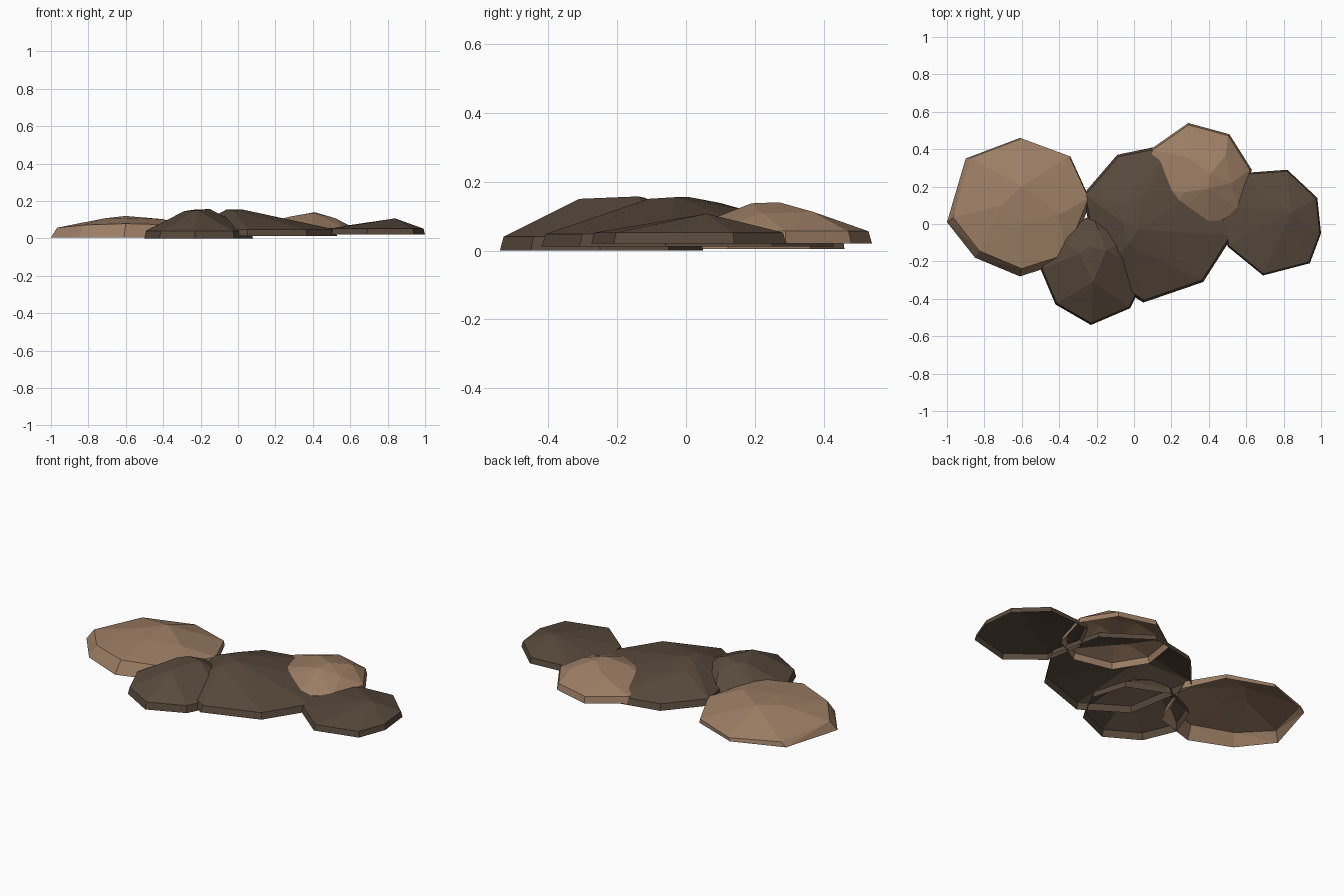
import bpy, bmesh

if "Cube" in bpy.data.objects:
    bpy.data.objects.remove(bpy.data.objects["Cube"])


def material(name, rgb):
    m = bpy.data.materials.new(name)
    m.diffuse_color = (*rgb, 1)
    m.use_nodes = True
    m.node_tree.nodes["Principled BSDF"].inputs["Base Color"].default_value = m.diffuse_color
    return m


light = material("light_brown_stone", (0.335, 0.21, 0.13))
dark = material("dark_brown_stone", (0.097, 0.067, 0.045))


def rock(name, mat, base_z, rim_z, outline, tops, scale=0.965, shift=(0, 0), tilt=0.0):
    """Open-bottomed faceted shell: footprint ring, bevelled rim ring, top points."""
    cx = sum(p[0] for p in outline) / len(outline)
    cy = sum(p[1] for p in outline) / len(outline)
    bm = bmesh.new()
    for x, y in outline:
        bm.verts.new((x, y, base_z))
        bm.verts.new((cx + (x - cx) * scale + shift[0],
                      cy + (y - cy) * scale + shift[1],
                      rim_z + tilt * (y - cy)))
    for p in tops:
        bm.verts.new(p)
    bmesh.ops.convex_hull(bm, input=bm.verts[:])
    bm.normal_update()
    # remove the underside so the shell is open below
    under = [f for f in bm.faces if all(v.co.z < base_z + 0.001 for v in f.verts)]
    bmesh.ops.delete(bm, geom=under, context='FACES')
    loose = [v for v in bm.verts if not v.link_faces]
    bmesh.ops.delete(bm, geom=loose, context='VERTS')
    bmesh.ops.recalc_face_normals(bm, faces=bm.faces[:])
    bm.normal_update()
    if sum(f.normal.z for f in bm.faces) < 0:
        bmesh.ops.reverse_faces(bm, faces=bm.faces[:])
    mesh = bpy.data.meshes.new(name)
    bm.to_mesh(mesh)
    bm.free()
    mesh.materials.append(mat)
    ob = bpy.data.objects.new(name, mesh)
    bpy.context.collection.objects.link(ob)
    return ob


# broad light slab on the left
rock("left_slab", light, 0.005, 0.052,
     [(-1, .01), (-.9, .35), (-.61, .46), (-.34, .36), (-.23, .12), (-.36, -.2), (-.61, -.28), (-.85, -.18)],
     [(-.6, .2, .12), (-.71, .1, .108), (-.6, 0, .11), (-.4, .05, .103)],
     scale=0.94, shift=(.01, .02), tilt=-0.075)

# small dark stone at the front
rock("front_stone", dark, 0.0, 0.04,
     [(-.5, -.24), (-.42, -.43), (-.23, -.54), (-.02, -.45), (.08, -.25), (.02, -.05), (-.22, .05), (-.43, -.05)],
     [(-.22, -.31, .15), (-.29, -.16, .145), (-.15, -.14, .157), (-.24, -.12, .153), (-.19, -.03, .115)])

# large dark slab in the middle
rock("middle_slab", dark, 0.012, 0.048,
     [(-.27, .16), (-.09, .37), (.2, .43), (.46, .25), (.53, -.06), (.37, -.31), (.05, -.42), (-.2, -.26)],
     [(-.03, -.11, .15), (.02, -.03, .155), (-.06, .01, .155), (-.07, .1, .138), (.05, .16, .12)],
     scale=0.97)

# light stone at the back
rock("back_stone", light, 0.02, 0.056,
     [(.06, .2), (.09, .4), (.29, .54), (.51, .48), (.63, .29), (.57, .07), (.4, -.03), (.17, .02)],
     [(.41, .27, .14), (.4, .19, .137), (.28, .36, .113), (.49, .37, .112), (.27, .17, .115), (.52, .22, .108)])

# dark slab on the right
rock("right_slab", dark, 0.02, 0.052,
     [(.55, .27), (.82, .29), (.98, .14), (1.0, -.05), (.94, -.21), (.69, -.275), (.5, -.12), (.46, .1)],
     [(.84, .06, .107), (.72, .02, .085)], scale=0.97)
